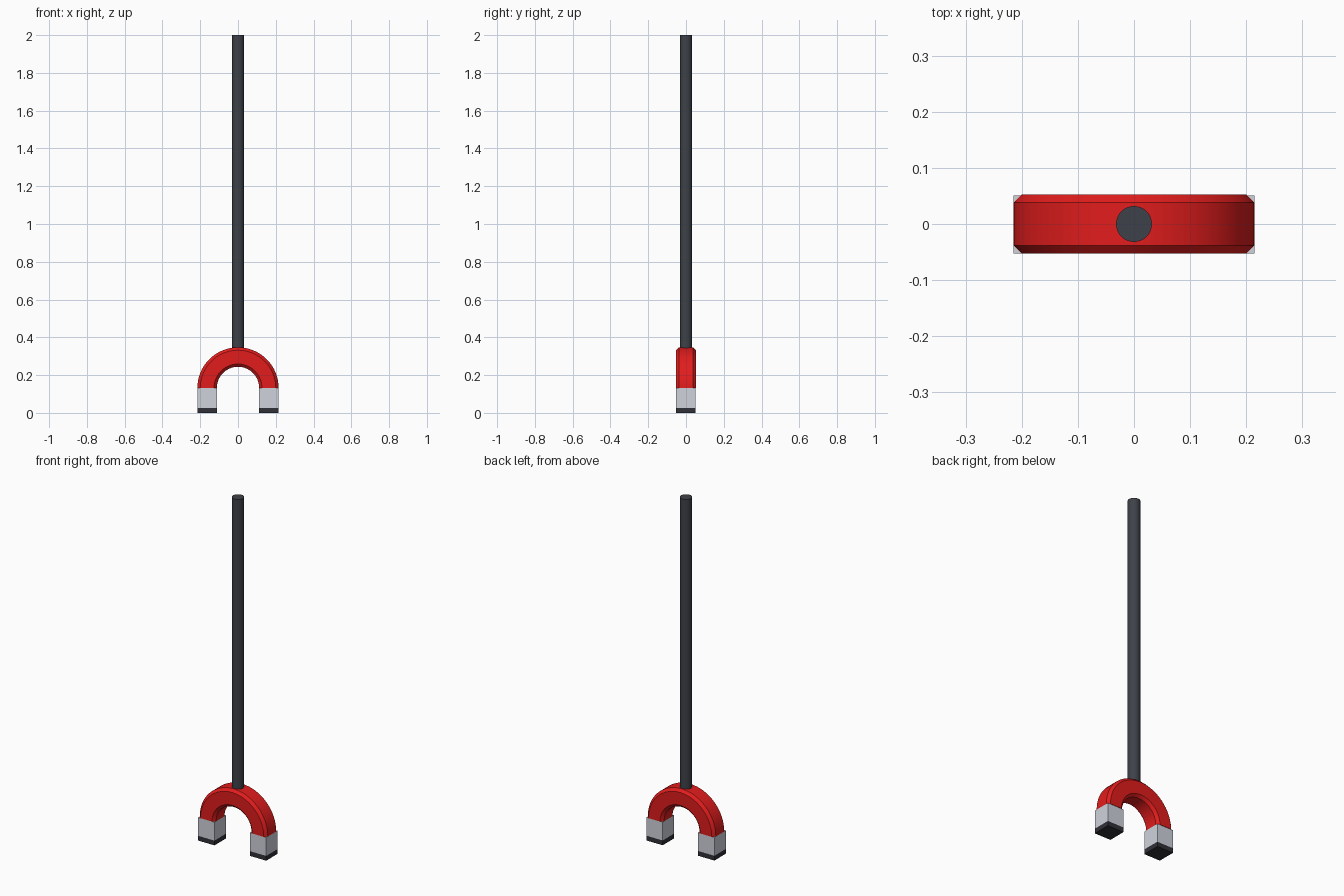
import bpy, bmesh, math
from mathutils import Vector

if "Cube" in bpy.data.objects:
    bpy.data.objects.remove(bpy.data.objects["Cube"])

R_OUT, R_IN = 0.215, 0.112     # arch radii
Z_ARCH = 0.132                 # height of the arch centre
Z_CAP = 0.027                  # top of the dark pole caps
DEPTH = 0.053                  # half depth of the arch
CHAMFER = 0.015


def paint(obj, name, color):
    mat = bpy.data.materials.get(name) or bpy.data.materials.new(name)
    mat.diffuse_color = (*color, 1)
    mat.use_nodes = True
    mat.node_tree.nodes["Principled BSDF"].inputs["Base Color"].default_value = mat.diffuse_color
    obj.data.materials.append(mat)


def smooth(obj):
    bpy.ops.object.select_all(action='DESELECT')
    obj.select_set(True)
    bpy.context.view_layer.objects.active = obj
    bpy.ops.object.shade_smooth_by_angle(angle=math.radians(30))


def mirrored_block(name, z0, z1, mat, color):
    """Block on the right leg, mirrored to the left one."""
    bpy.ops.mesh.primitive_cube_add(size=1)
    obj = bpy.context.object
    obj.name = name
    size = Vector((R_OUT - R_IN, 0.103, z1 - z0))
    centre = Vector(((R_OUT + R_IN) / 2, -0.001, (z0 + z1) / 2))
    for v in obj.data.vertices:
        v.co = v.co * size + centre
    obj.modifiers.new("mirror", 'MIRROR').use_bisect_axis[0] = False
    paint(obj, mat, color)


# Horseshoe arch: chamfered square section spun half a turn
c = CHAMFER
section = [(R_IN + c, -DEPTH), (R_OUT - c, -DEPTH), (R_OUT, -DEPTH + c), (R_OUT, DEPTH - c),
           (R_OUT - c, DEPTH), (R_IN + c, DEPTH), (R_IN, DEPTH - c), (R_IN, -DEPTH + c)]
bm = bmesh.new()
start = bm.faces.new([bm.verts.new((x, y, Z_ARCH)) for x, y in section])
result = bmesh.ops.spin(bm, geom=[start], cent=(0, 0, Z_ARCH), axis=(0, -1, 0),
                        angle=math.pi, steps=32, use_duplicate=False)
# Close the starting end if the spin consumed its face
if not start.is_valid:
    bmesh.ops.holes_fill(bm, edges=[e for e in bm.edges if e.is_boundary])
bmesh.ops.recalc_face_normals(bm, faces=bm.faces)
mesh = bpy.data.meshes.new("magnet_arch")
bm.to_mesh(mesh)
bm.free()
arch = bpy.data.objects.new("magnet_arch", mesh)
bpy.context.collection.objects.link(arch)
paint(arch, "red", (0.76, 0.012, 0.012))
smooth(arch)

# Pole tips and their dark end caps
mirrored_block("pole_tip", Z_CAP, Z_ARCH, "silver", (0.63, 0.65, 0.72))
mirrored_block("pole_cap", 0, Z_CAP, "dark_cap", (0.03, 0.03, 0.04))

# Long handle rod, sunk slightly into the arch
bottom, top = 0.33, 2.0
bpy.ops.mesh.primitive_cylinder_add(vertices=32, radius=0.032, depth=top - bottom,
                                    location=(0, 0, (top + bottom) / 2))
rod = bpy.context.object
rod.name = "handle_rod"
paint(rod, "dark_grey", (0.048, 0.053, 0.065))
smooth(rod)
